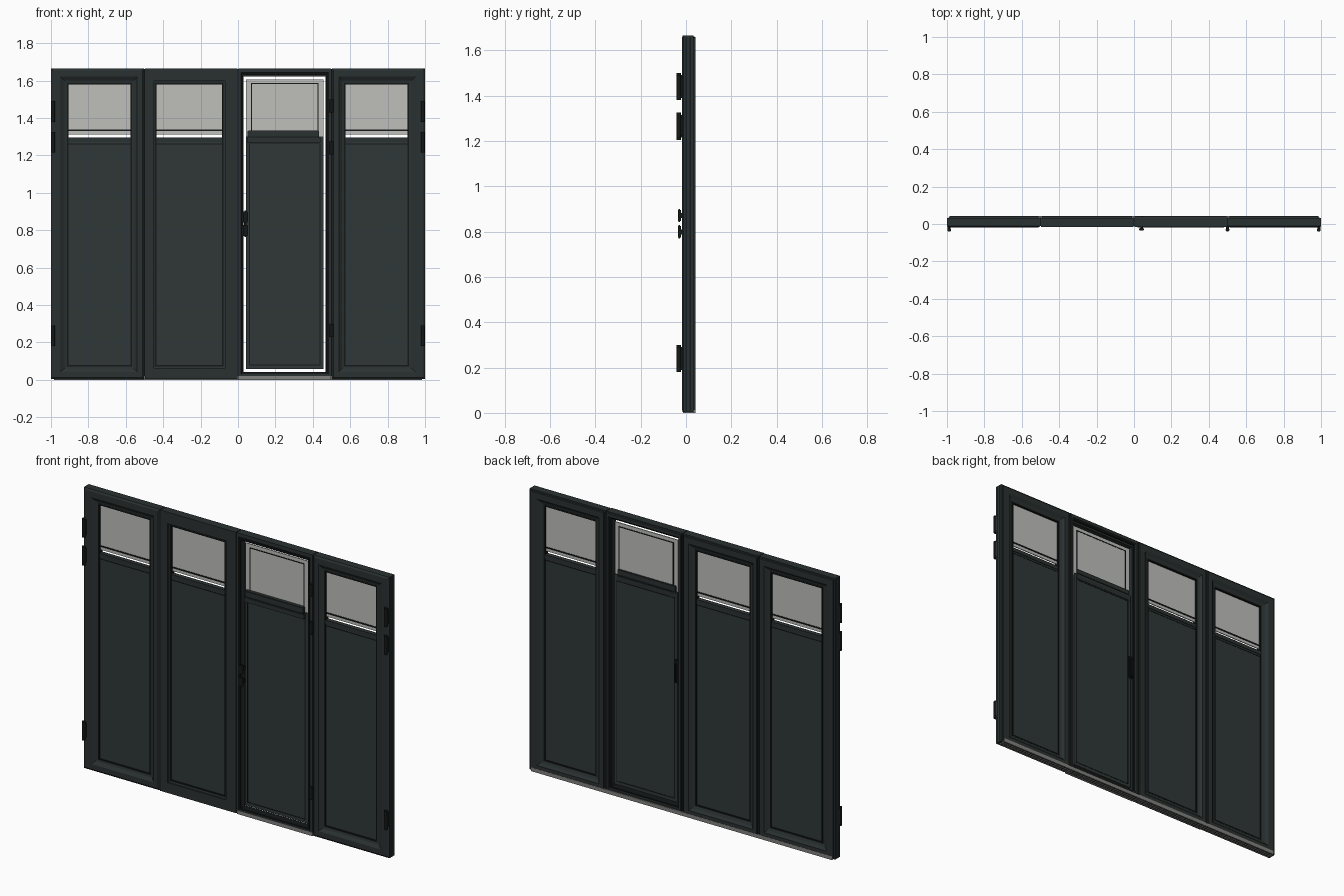
import bpy, bmesh
from mathutils import Vector

cube = bpy.data.objects.get("Cube")
if cube:
    bpy.data.objects.remove(cube, do_unlink=True)


def material(name, r, g, b):
    m = bpy.data.materials.new(name)
    m.use_nodes = True
    m.diffuse_color = (r, g, b, 1)
    m.node_tree.nodes["Principled BSDF"].inputs["Base Color"].default_value = (r, g, b, 1)
    return m


FRAME = material("dark green frame", 0.023, 0.031, 0.030)
PANEL = material("green panel", 0.029, 0.038, 0.037)
GASKET = material("black rubber", 0.007, 0.009, 0.009)
GLASS = material("pale grey glass", 0.52, 0.52, 0.50)
METAL = material("grey threshold", 0.22, 0.22, 0.21)


def finish(bm, name, mat):
    bmesh.ops.recalc_face_normals(bm, faces=bm.faces[:])
    mesh = bpy.data.meshes.new(name)
    bm.to_mesh(mesh)
    bm.free()
    mesh.materials.append(mat)
    ob = bpy.data.objects.new(name, mesh)
    bpy.context.collection.objects.link(ob)
    return ob


def box(name, mat, x, y, z, bevel=0.0):
    """Box from (low, high) pairs on each axis."""
    bm = bmesh.new()
    bmesh.ops.create_cube(bm, size=1)
    for v in bm.verts:
        v.co = Vector([lo + (c + 0.5) * (hi - lo) for c, (lo, hi) in zip(v.co, (x, y, z))])
    if bevel:
        bmesh.ops.bevel(bm, geom=bm.edges[:], offset=bevel, segments=2, affect='EDGES')
    return finish(bm, name, mat)


def ring(name, mat, outer, inner, profile):
    """Mitred rectangular frame; profile holds (outer-to-inner fraction, y)."""
    bm = bmesh.new()
    corners = [(0, 2), (1, 2), (1, 3), (0, 3)]
    loops = []
    for ix, iz in corners:
        loops.append([bm.verts.new((outer[ix] + (inner[ix] - outer[ix]) * f, y,
                                    outer[iz] + (inner[iz] - outer[iz]) * f))
                      for f, y in profile])
    n = len(profile)
    for a in range(4):
        p, q = loops[a], loops[(a + 1) % 4]
        for k in range(n):
            j = (k + 1) % n
            bm.faces.new((p[k], p[j], q[j], q[k]))
    return finish(bm, name, mat)


def grow(r, d):
    return (r[0] - d, r[1] + d, r[2] - d, r[3] + d)


def bead(name, mat, rect, width, y):
    return ring(name, mat, rect, grow(rect, -width), [(0, y[0]), (1, y[0]), (1, y[1]), (0, y[1])])


def cylinder(name, mat, x, y, z, radius):
    bm = bmesh.new()
    bmesh.ops.create_cone(bm, cap_ends=True, segments=16, radius1=radius, radius2=radius,
                          depth=z[1] - z[0])
    bmesh.ops.translate(bm, verts=bm.verts[:], vec=(x, y, (z[0] + z[1]) / 2))
    ob = finish(bm, name, mat)
    for p in ob.data.polygons:
        p.use_smooth = abs(p.normal.z) < 0.5
    return ob


TOP = 1.665
BACK = [(1, 0.024), (0.75, 0.030), (0.55, 0.041), (0.12, 0.041), (0.1, 0.033), (0, 0.033)]
BEVELLED = [(0, -0.012), (0.12, -0.018), (0.55, -0.018), (0.8, -0.006), (1, -0.003)] + BACK
FLAT = [(0, -0.016), (0.85, -0.016), (0.85, -0.006), (1, -0.003)] + BACK

# Three framed leaves, each with a pane over a solid panel
leaves = [("right_leaf", (-1, -0.502), (-0.91, -0.57), BEVELLED),
          ("centre_leaf", (-0.498, -0.002), (-0.44, -0.08), FLAT),
          ("left_leaf", (0.502, 1), (0.57, 0.91), BEVELLED)]
for name, ox, ix, profile in leaves:
    opening = (*ix, 0.075, 1.585)
    ring(name + "_frame", FRAME, (*ox, 0.004, TOP), opening, profile)
    box(name + "_panel", PANEL, ix, (0.002, 0.020), (0.07, 1.295))
    box(name + "_panel_line", GASKET, ix, (0.0005, 0.0215), (1.258, 1.263))
    box(name + "_panel_cap", FRAME, ix, (-0.002, 0.024), (1.272, 1.295))
    box(name + "_glass", GLASS, ix, (0.008, 0.014), (1.312, 1.59))
    box(name + "_glass_bar", GASKET, ix, (0.005, 0.017), (1.330, 1.338))
    bead(name + "_gasket", GASKET, grow(opening, 0.003), 0.008, (-0.0045, 0.026))

# Door opening with its fixed jamb
ring("door_jamb", FRAME, (0.002, 0.498, 0.022, TOP), (0.030, 0.469, 0.040, 1.622),
     [(0, -0.016), (0.5, -0.016), (0.6, -0.008), (1, -0.008), (1, 0.020), (0.7, 0.028),
      (0.6, 0.041), (0.15, 0.041), (0.1, 0.033), (0, 0.033)])
bead("door_jamb_seal", GASKET, (0.018, 0.481, 0.031, 1.640), 0.010, (-0.0175, 0.030))

# Passage door: slim panel, pane and middle rail
box("door_panel", PANEL, (0.043, 0.456), (0.002, 0.020), (0.058, 1.30))
bead("door_panel_line", GASKET, (0.058, 0.441, 0.076, 1.265), 0.005, (0.0005, 0.0215))
box("door_glass", GLASS, (0.043, 0.456), (0.008, 0.014), (1.29, 1.607))
bead("door_glass_line", GASKET, (0.070, 0.431, 1.30, 1.587), 0.006, (0.0065, 0.0155))
box("door_rail", FRAME, (0.047, 0.440), (-0.014, 0.022), (1.266, 1.296), 0.003)
box("door_rail_upper", FRAME, (0.052, 0.434), (-0.014, 0.022), (1.302, 1.334), 0.003)
box("door_rail_seam", GASKET, (0.052, 0.434), (-0.010, 0.020), (1.294, 1.304))

# Rubber strips in the joints between leaves
for name, x in (("right_joint", -0.5), ("centre_joint", 0), ("left_joint", 0.5)):
    box(name, GASKET, (x - 0.006, x + 0.006), (-0.010, 0.035), (0.02, TOP - 0.004))

# Black grooves along the outer edges
for name, s in (("left_edge", 1), ("right_edge", -1)):
    for k, y in enumerate((-0.002, 0.016)):
        box(f"{name}_groove_{k + 1}", GASKET, sorted((s * 0.99, s * 1.0005)),
            (y, y + 0.006), (0.01, TOP - 0.006))

# Threshold with running ridges
box("threshold", METAL, (-0.985, 0.985), (-0.004, 0.042), (0, 0.022))
box("door_sill", METAL, (0.004, 0.496), (-0.013, 0.040), (0, 0.023))
for k, y in enumerate((0.004, 0.018, 0.032)):
    box(f"threshold_groove_{k + 1}", GASKET, (-0.98, 0.98), (y, y + 0.004), (-0.0005, 0.003))

# Hinges: barrel, leaf plate and end caps
outer_heights = [(1.38, 1.49), (1.215, 1.325), (0.18, 0.29)]
door_heights = [(1.43, 1.50), (1.205, 1.275), (0.23, 0.30)]
for side, x, heights, r in (("right", -0.988, outer_heights, 0.010),
                            ("left", 0.988, outer_heights, 0.010),
                            ("door", 0.500, door_heights, 0.010)):
    for k, z in enumerate(heights):
        cylinder(f"{side}_hinge_barrel_{k + 1}", GASKET, x, -0.031, z, r)
        box(f"{side}_hinge_plate_{k + 1}", GASKET, (x - 0.008, x + 0.008), (-0.030, -0.010),
            (z[0] + 0.01, z[1] - 0.01))

# Door handles: two short plates in front, a long plate and grip behind
for k, z in enumerate(((0.77, 0.828), (0.842, 0.90))):
    box(f"front_handle_{k + 1}", GASKET, (0.026, 0.054), (-0.036, -0.022), z, 0.004)
    box(f"front_handle_stem_{k + 1}", GASKET, (0.034, 0.048), (-0.024, 0.004),
        (z[0] + 0.018, z[1] - 0.018))
box("back_handle_plate", GASKET, (0.032, 0.058), (0.018, 0.030), (0.765, 0.905), 0.004)
box("back_handle_grip", GASKET, (0.037, 0.053), (0.028, 0.042), (0.775, 0.885), 0.004)
